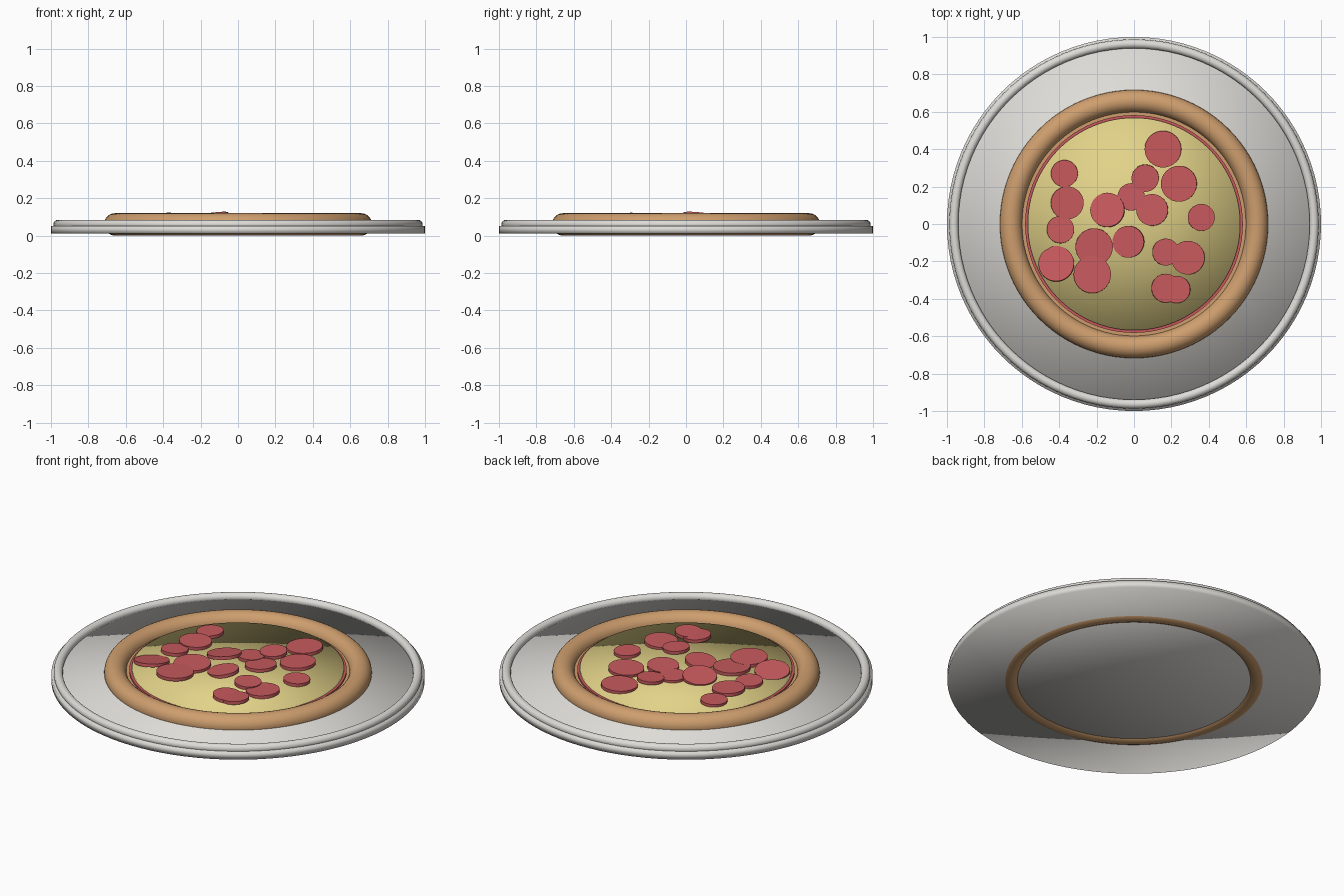
import bpy, math
from mathutils import Vector

if "Cube" in bpy.data.objects:
    bpy.data.objects.remove(bpy.data.objects["Cube"])


def srgb(r, g, b):
    return [((c / 255 + 0.055) / 1.055) ** 2.4 for c in (r, g, b)] + [1.0]


def material(name, rgb):
    m = bpy.data.materials.new(name)
    m.diffuse_color = srgb(*rgb)
    m.use_nodes = True
    m.node_tree.nodes["Principled BSDF"].inputs["Base Color"].default_value = m.diffuse_color
    return m


GREY = material("plate_grey", (222, 220, 215))
CRUST = material("crust_tan", (206, 158, 110))
CHEESE = material("cheese_yellow", (226, 210, 136))
RED = material("meat_red", (200, 90, 94))


def finish(name, mat, angle=None):
    o = bpy.context.object
    o.name = name
    o.data.materials.append(mat)
    if angle is None:
        bpy.ops.object.shade_smooth()
    else:
        bpy.ops.object.shade_smooth_by_angle(angle=math.radians(angle))
    return o


def disc(name, mat, r, z0, z1, x=0, y=0, sides=96, angle=None):
    bpy.ops.mesh.primitive_cylinder_add(
        vertices=sides, radius=r, depth=z1 - z0, end_fill_type='TRIFAN',
        location=(x, y, (z0 + z1) / 2))
    return finish(name, mat, angle)


def ring(name, mat, major, minor, z):
    bpy.ops.mesh.primitive_torus_add(
        major_radius=major, minor_radius=minor, major_segments=96,
        minor_segments=24, location=(0, 0, z))
    return finish(name, mat)


# Plate with raised rim
disc("plate", GREY, 1.0, 0.01, 0.052)
ring("plate_rim", GREY, 0.963, 0.024, 0.06)

# Rolled crust, dough base, sauce and cheese
ring("crust", CRUST, 0.657, 0.06, 0.06)
disc("dough_base", CRUST, 0.64, 0.03, 0.07, angle=30)
disc("sauce", RED, 0.582, 0.04, 0.08, angle=30)
disc("cheese", CHEESE, 0.568, 0.045, 0.09)

# Meat slices: x, y, radius, direction of the lowered edge (degrees), tilt
slices = [
    (.155, .40, .098, 200, 2), (.24, .215, .096, 180, 3),
    (.06, .245, .073, 250, 3), (-.015, .145, .073, 90, 2),
    (.097, .075, .085, 150, 4), (-.142, .075, .092, 140, 10),
    (-.03, -.095, .085, 190, 9), (-.213, -.123, .10, 300, 2),
    (-.223, -.27, .10, 90, 2), (-.415, -.213, .095, 120, 10),
    (-.393, -.03, .073, 90, 3), (-.357, .113, .088, 0, 2),
    (-.372, .27, .072, 200, 2), (.36, .035, .072, 30, 2),
    (.17, -.15, .072, 0, 3), (.288, -.18, .09, 180, 3),
    (.17, -.343, .077, 10, 4), (.228, -.35, .073, 180, 4),
]
for i, (x, y, r, heading, tilt) in enumerate(slices):
    lift = 0.003 * (i % 3)
    o = disc(f"meat_slice_{i + 1}", RED, r, 0.088 + lift, 0.106 + lift, x, y,
             sides=32, angle=30)
    h, t = math.radians(heading), math.radians(tilt)
    up = Vector((math.sin(t) * math.cos(h), math.sin(t) * math.sin(h), math.cos(t)))
    o.rotation_euler = Vector((0, 0, 1)).rotation_difference(up).to_euler()
